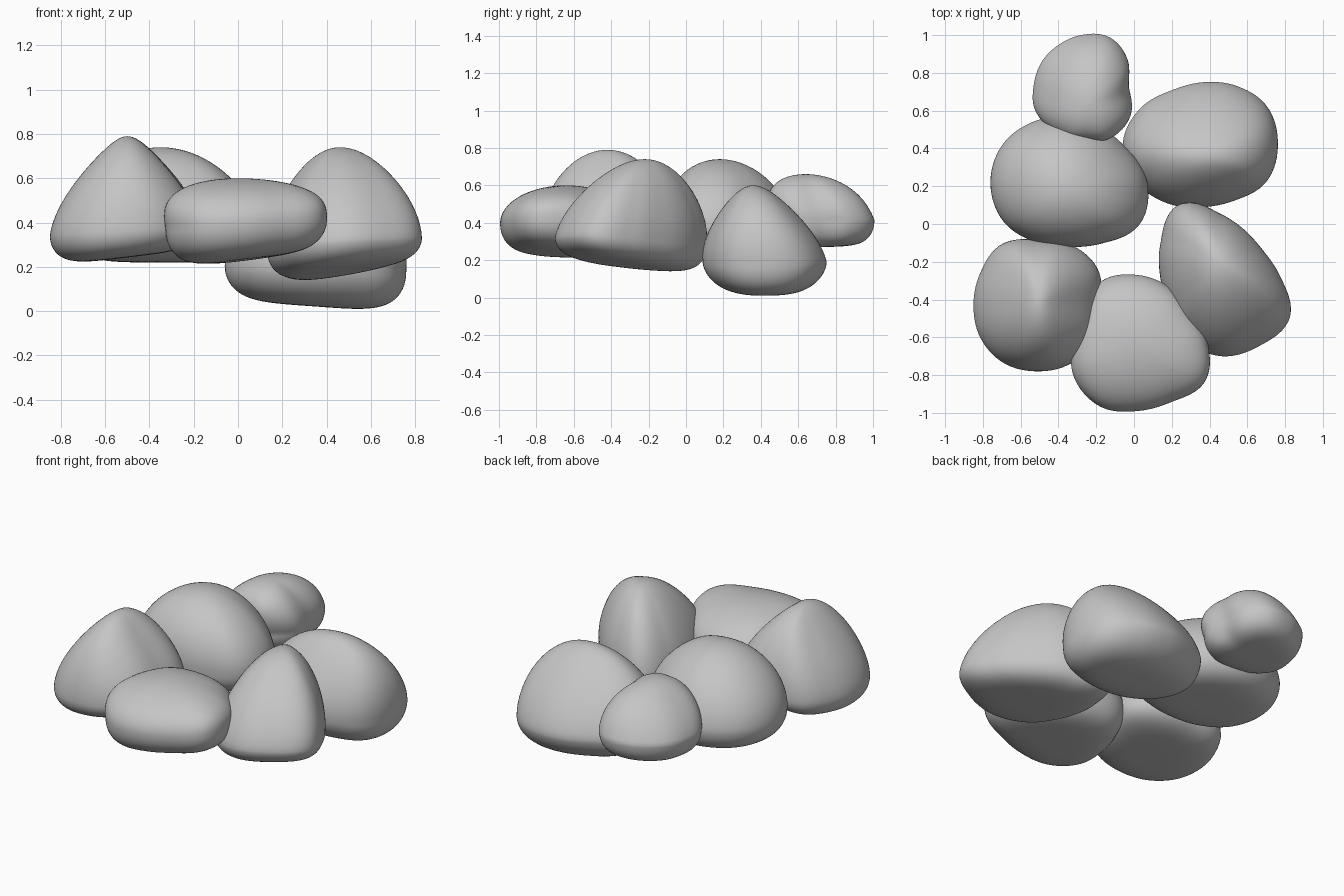
import bpy
import bmesh
import math

cube = bpy.data.objects.get("Cube")
if cube:
    bpy.data.objects.remove(cube, do_unlink=True)

# One plain stone colour
stone = bpy.data.materials.new("stone_grey")
stone.use_nodes = True
grey = (0.56, 0.56, 0.56, 1)
stone.diffuse_color = grey
bsdf = next(n for n in stone.node_tree.nodes if n.type == "BSDF_PRINCIPLED")
bsdf.inputs["Base Color"].default_value = grey
bsdf.inputs["Roughness"].default_value = 0.8


def outline_radius(radii, angle):
    """Smooth closed curve through evenly spaced radii."""
    count = len(radii)
    pos = (angle / math.tau) % 1 * count
    i, t = int(pos) % count, pos % 1
    a, b, c, d = (radii[(i + k) % count] for k in (-1, 0, 1, 2))
    bend = 2 * a - 5 * b + 4 * c - d
    twist = 3 * (b - c) + d - a
    return b + t / 2 * (c - a + t * (bend + t * twist))


def make_rock(name, centre, radii, bottom, middle, top, peak,
              crown, base=(0, 0), tilt=(0, 0)):
    """Shape a ball: plan outline, narrowing crown, tilted flattened base."""
    bm = bmesh.new()
    bmesh.ops.create_icosphere(bm, subdivisions=5, radius=1)
    for v in bm.verts:
        rise = max(-1, min(1, v.co.z))
        angle = math.atan2(v.co.y, v.co.x)
        level = math.sqrt(1 - rise * rise)
        reach = outline_radius(radii, angle) * level
        # Narrow toward the crown or the base, easing in from the waist
        taper = crown if rise > 0 else base
        ease = abs(rise) ** 1.5
        x = reach * math.cos(angle) * (1 - taper[0] * ease)
        y = reach * math.sin(angle) * (1 - taper[1] * ease)
        if rise > 0:
            # Crown leans toward the peak
            x += (peak[0] - centre[0]) * rise
            y += (peak[1] - centre[1]) * rise
            z = middle + (top - middle) * rise
        else:
            # Base is flatter than a plain ball
            z = middle - (middle - bottom) * math.sin(-rise * math.pi / 2)
        lean = (tilt[0] * x + tilt[1] * y) * (1 - rise) * 0.6
        v.co = (centre[0] + x, centre[1] + y, z + lean)
    mesh = bpy.data.meshes.new(name)
    bm.to_mesh(mesh)
    bm.free()
    mesh.materials.append(stone)
    for face in mesh.polygons:
        face.use_smooth = True
    rock = bpy.data.objects.new(name, mesh)
    bpy.context.collection.objects.link(rock)
    return rock


# Ring of six rocks
make_rock("front_right_rock", centre=(-.52, -.43),
          radii=(.34, .38, .37, .35, .37, .34, .33, .34, .35, .35, .36, .36),
          bottom=.24, middle=.36, top=.79, peak=(-.5, -.42),
          crown=(.5, .05), tilt=(.1, 0))
make_rock("front_rock", centre=(.02, -.63),
          radii=(.37, .33, .34, .36, .38, .34, .34, .38, .39, .36, .36, .41),
          bottom=.23, middle=.39, top=.6, peak=(0, -.64),
          crown=(-.3, 0), tilt=(.1, -.03))
make_rock("left_rock", centre=(.46, -.29),
          radii=(.32, .27, .28, .34, .45, .37, .32, .32, .37, .41, .41, .42),
          bottom=.17, middle=.3, top=.74, peak=(.46, -.22),
          crown=(.2, .2), tilt=(.1, -.08))
make_rock("back_left_rock", centre=(.36, .42),
          radii=(.4, .4, .36, .33, .33, .38, .42, .4, .36, .33, .34, .39),
          bottom=.02, middle=.19, top=.6, peak=(.4, .36),
          crown=(0, .38), base=(0, .3), tilt=(-.06, 0))
make_rock("back_right_rock", centre=(-.35, .22),
          radii=(.42, .36, .34, .35, .37, .4, .41, .4, .36, .34, .37, .44),
          bottom=.22, middle=.38, top=.74, peak=(-.35, .18),
          crown=(.12, .04))
make_rock("back_rock", centre=(-.28, .74),
          radii=(.25, .28, .29, .26, .24, .24, .25, .28, .28, .27, .3, .3),
          bottom=.27, middle=.41, top=.66, peak=(-.23, .64),
          crown=(.15, -.15), tilt=(0, .03))
